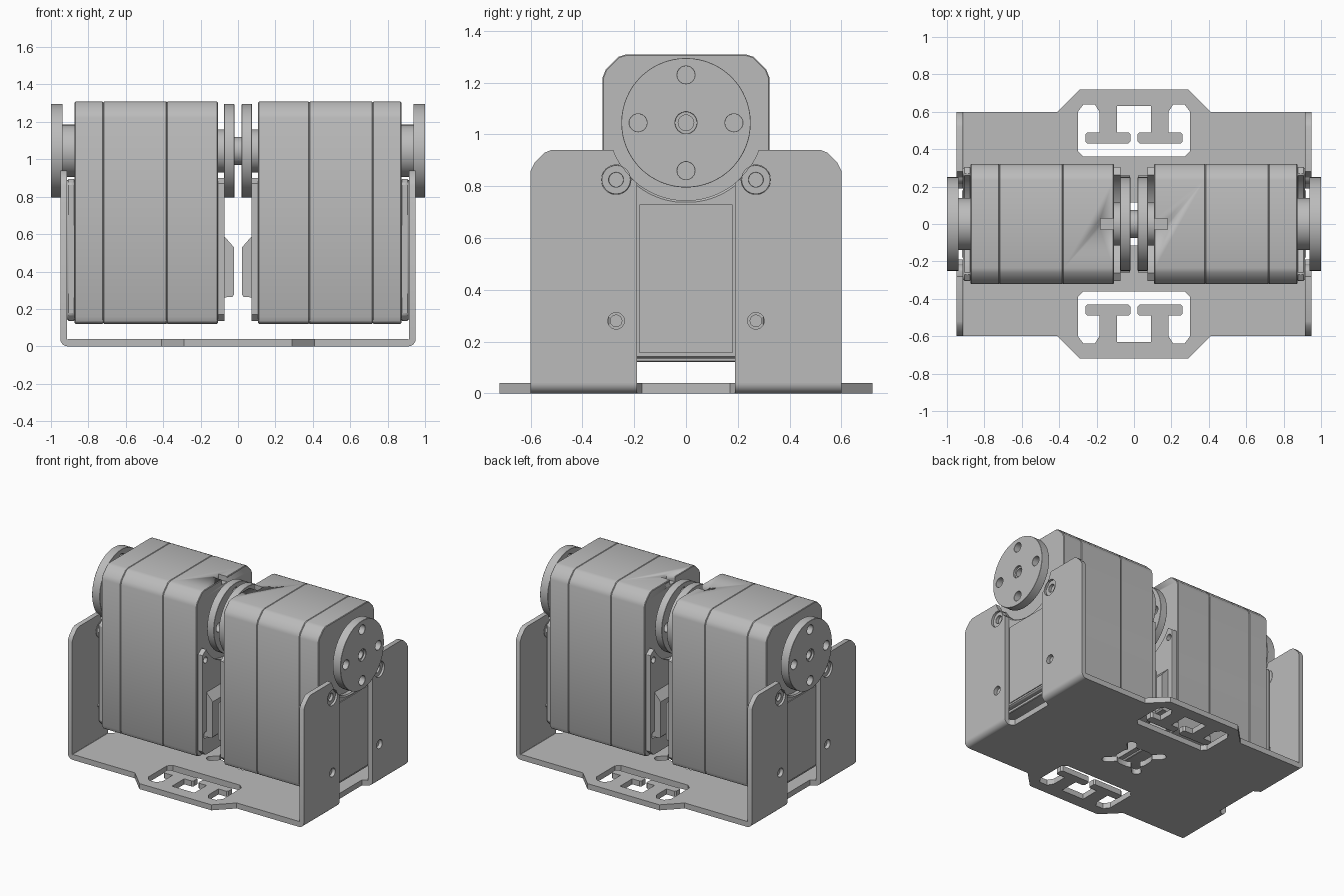
import bpy, bmesh
from math import sin, cos, radians
from mathutils import Matrix

old = bpy.data.objects.get("Cube")
if old:
    bpy.data.objects.remove(old, do_unlink=True)

grey = bpy.data.materials.new("light_grey")
grey.use_nodes = True
colour = (0.5, 0.5, 0.5, 1)
grey.diffuse_color = colour
grey.node_tree.nodes["Principled BSDF"].inputs["Base Color"].default_value = colour

# Columns send the 2D profile and its extrusion direction to world axes
FRAMES = {
    "X": Matrix(((0, 0, 1), (1, 0, 0), (0, 1, 0))),
    "Y": Matrix(((1, 0, 0), (0, 0, -1), (0, 1, 0))),
    "Z": Matrix.Identity(3),
}


def arc(cx, cy, r, a0, a1, n=12):
    steps = [radians(a0 + (a1 - a0) * i / n) for i in range(n + 1)]
    return [(cx + r * cos(a), cy + r * sin(a)) for a in steps]


def circle(cx, cy, r, n=32):
    return arc(cx, cy, r, 0, 360, n)[:-1]


def rect(x0, y0, x1, y1):
    return [(x0, y0), (x1, y0), (x1, y1), (x0, y1)]


def mirrored(half):
    return half + [(-x, y) for x, y in reversed(half)]


def extrude(name, loops, axis, lo, hi, mirror="", bevel=0, cutter=None):
    """Extrude an outline with holes along an axis."""
    curve = bpy.data.curves.new(name, "CURVE")
    curve.dimensions, curve.fill_mode = "2D", "BOTH"
    curve.extrude = (hi - lo) / 2
    for loop in loops:
        spline = curve.splines.new("POLY")
        spline.points.add(len(loop) - 1)
        for point, (x, y) in zip(spline.points, loop):
            point.co = (x, y, 0, 1)
        spline.use_cyclic_u = True
    temp = bpy.data.objects.new(name + "_outline", curve)
    bpy.context.collection.objects.link(temp)
    graph = bpy.context.evaluated_depsgraph_get()
    mesh = bpy.data.meshes.new_from_object(temp.evaluated_get(graph))
    bpy.data.objects.remove(temp, do_unlink=True)
    bpy.data.curves.remove(curve)

    shift = Matrix.Translation([(lo + hi) / 2 if a == axis else 0 for a in "XYZ"])
    mesh.transform(shift @ FRAMES[axis].to_4x4())
    bm = bmesh.new()
    bm.from_mesh(mesh)
    bmesh.ops.remove_doubles(bm, verts=bm.verts, dist=0.0001)
    bmesh.ops.recalc_face_normals(bm, faces=bm.faces)
    bm.to_mesh(mesh)
    bm.free()
    mesh.shade_smooth()
    mesh.set_sharp_from_angle(angle=radians(30))
    mesh.materials.clear()
    mesh.materials.append(grey)

    obj = bpy.data.objects.new(name, mesh)
    bpy.context.collection.objects.link(obj)
    if bevel:
        mod = obj.modifiers.new("edge_bevel", "BEVEL")
        mod.width, mod.segments = bevel, 1
        mod.limit_method, mod.angle_limit = "ANGLE", radians(40)
    if cutter:
        mod = obj.modifiers.new("cut", "BOOLEAN")
        mod.object, mod.solver = cutter, "EXACT"
    if mirror:
        mod = obj.modifiers.new("mirror", "MIRROR")
        mod.use_axis = [a in mirror for a in "XYZ"]
        mod.use_mirror_merge = False
    return obj


AXIS_Z = 1.045   # height of the horn axis
SCREW_Y, SCREW_TOP, SCREW_LOW = 0.27, 0.825, 0.28

# Bracket base with T-slotted tabs and a lobed centre hole
front_edge = [(0.29, -0.72), (0.41, -0.6), (0.91, -0.6), (0.91, -0.19), (0.88, -0.17)]
outline = mirrored(front_edge + [(x, -y) for x, y in reversed(front_edge)])
slot = mirrored([(0.27, 0.36), (0.3, 0.39), (0.3, 0.6), (0.27, 0.64), (0.21, 0.64),
                 (0.185, 0.6), (0.185, 0.49), (0.25, 0.49), (0.26, 0.48), (0.26, 0.44),
                 (0.25, 0.43), (0.03, 0.43), (0.02, 0.44), (0.02, 0.48), (0.03, 0.49),
                 (0.09, 0.49), (0.09, 0.63)])
lobed = []
for a in (45, 135, 225, 315):
    c, s = cos(radians(a)), sin(radians(a))
    lobed += arc(0, 0, 0.12, a - 30, a - 14, 4)
    lobed += arc(0.18 * c, 0.18 * s, 0.032, a - 100, a + 100, 10)
    lobed += arc(0, 0, 0.12, a + 14, a + 30, 4)
extrude("bracket_base", [outline, slot, [(x, -y) for x, y in slot], lobed], "Z", 0, 0.04)

# Bracket walls and their rounded bends
wall = [(0.19, 0.04), (0.6, 0.04), (0.6, 0.86), (0.585, 0.89), (0.545, 0.93), (0.52, 0.94)]
wall += arc(0, AXIS_Z, 0.3, -20.5, -50.7)
extrude("bracket_walls", [wall, circle(SCREW_Y, SCREW_TOP, 0.057),
                          circle(SCREW_Y, SCREW_LOW, 0.032)], "X", 0.915, 0.95, "XY")
bend = arc(0.91, 0.04, 0.04, -90, 0) + arc(0.91, 0.04, 0.004, 0, -90, 3)
extrude("bracket_bends", [bend], "Y", 0.19, 0.6, "XY")

# Bracket screws
extrude("upper_screws", [circle(SCREW_Y, SCREW_TOP, 0.056),
                         circle(SCREW_Y, SCREW_TOP, 0.028)], "X", 0.914, 0.935, "XY", 0.006)
extrude("lower_screws", [circle(SCREW_Y, SCREW_LOW, 0.024)], "X", 0.914, 0.93, "XY")

# Motor casing in three slices, with a cable notch in the inner slice
notch = extrude("notch_cutter", [rect(-0.03, 1.27, 0.03, 1.35)], "X", 0.09, 0.18)
notch.hide_render = notch.hide_viewport = True
casing = mirrored([(0.285, 0.12), (0.31, 0.13), (0.322, 0.16), (0.322, 1.22),
                   (0.31, 1.25), (0.26, 1.3), (0.235, 1.308)])
extrude("casing_inner", [casing], "X", 0.108, 0.38, "X", 0.004, notch)
extrude("casing_middle", [casing], "X", 0.38, 0.72, "X", 0.004)
extrude("casing_outer", [casing], "X", 0.72, 0.873, "X", 0.004)

# Raised end covers, curved around the horns
cover = mirrored([(0.27, 0.135), (0.305, 0.17), (0.305, 0.87)]
                 + arc(0, AXIS_Z, 0.3, -29, -86))
holes = [circle(s * SCREW_Y, z, 0.022, 20) for s in (-1, 1) for z in (SCREW_TOP, SCREW_LOW)]
extrude("outer_cover", [cover], "X", 0.87, 0.913, "X", 0.008)
extrude("inner_cover", [cover] + holes, "X", 0.072, 0.11, "X", 0.006)
extrude("outer_panel", [rect(-0.18, 0.155, 0.18, 0.73)], "X", 0.91, 0.919, "X")

# Sloped connector blocks on the facing sides
block = [(0.09, 0.26), (0.03, 0.265), (0.022, 0.275), (0.022, 0.53), (0.075, 0.59), (0.09, 0.59)]
extrude("connector_blocks", [block], "Y", -0.26, 0.26, "X")

# Drive horns, hubs and the shaft between them
bolt_holes = [circle(x, AXIS_Z + z, 0.034, 24) for x, z in
              ((0.185, 0), (-0.185, 0), (0, 0.185), (0, -0.185))]
horn = [circle(0, AXIS_Z, 0.25, 64), circle(0, AXIS_Z, 0.042)] + bolt_holes
extrude("outer_horns", horn, "X", 0.938, 1.0, "X", 0.006)
extrude("outer_hubs", [circle(0, AXIS_Z, 0.14, 48)], "X", 0.87, 0.94, "X")
extrude("outer_horn_screws", [circle(0, AXIS_Z, 0.042), circle(0, AXIS_Z, 0.03)],
        "X", 0.94, 0.985, "X")
extrude("inner_horns", horn, "X", 0.02, 0.074, "X", 0.006)
extrude("inner_hubs", [circle(0, AXIS_Z, 0.115, 48)], "X", 0.07, 0.11, "X")
extrude("centre_shaft", [circle(0, AXIS_Z, 0.075, 40)], "X", -0.03, 0.03)
